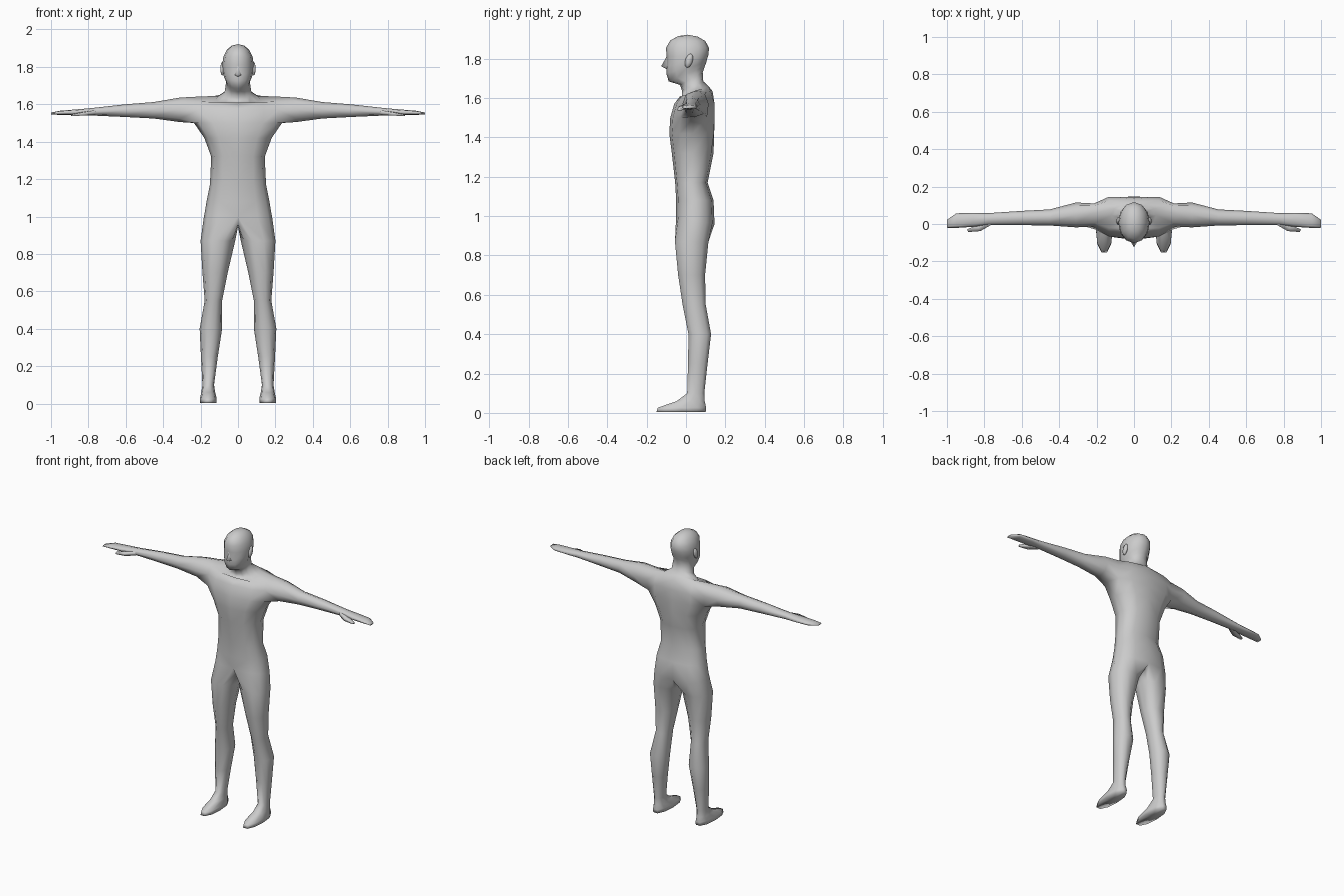
import bpy, bmesh
from math import sin, cos, radians
from mathutils import Vector

if "Cube" in bpy.data.objects:
    bpy.data.objects.remove(bpy.data.objects["Cube"])

skin = bpy.data.materials.new("plain_grey")
skin.diffuse_color = (0.6, 0.6, 0.6, 1)
skin.use_nodes = True
skin.node_tree.nodes["Principled BSDF"].inputs["Base Color"].default_value = skin.diffuse_color


def sp(v, p):
    # signed power, squares off an ellipse when p < 1
    return (abs(v) ** p) * (1 if v >= 0 else -1)


def bridge(bm, a, b, closed):
    n = len(a)
    for i in range(n if closed else n - 1):
        j = (i + 1) % n
        bm.faces.new((a[i], a[j], b[j], b[i]))


def fan(bm, ring, tip, closed):
    t = bm.verts.new(tip)
    n = len(ring)
    for i in range(n if closed else n - 1):
        bm.faces.new((ring[i], ring[(i + 1) % n], t))


def finish(bm, name, mirror=True):
    bmesh.ops.recalc_face_normals(bm, faces=bm.faces)
    for f in bm.faces:
        f.smooth = True
    me = bpy.data.meshes.new(name)
    bm.to_mesh(me)
    bm.free()
    me.materials.append(skin)
    ob = bpy.data.objects.new(name, me)
    bpy.context.collection.objects.link(ob)
    if mirror:
        m = ob.modifiers.new("mirror", 'MIRROR')
        m.use_clip = True
        m.merge_threshold = 0.002
    return ob


bm = bmesh.new()

# torso, neck and head: half rings (z front, z back, half width, y front, y back)
trunk = [
    (1.00, 0.96, .185, -.050, .145), (1.08, 1.08, .168, -.050, .140),
    (1.17, 1.17, .150, -.055, .110), (1.32, 1.32, .143, -.072, .140),
    (1.42, 1.42, .180, -.085, .155), (1.50, 1.50, .235, -.080, .158),
    (1.57, 1.57, .240, -.060, .157), (1.61, 1.635, .235, -.030, .135),
    (1.60, 1.66, .120, -.022, .115), (1.635, 1.685, .073, -.020, .088),
    (1.667, 1.73, .066, -.030, .085), (1.685, 1.76, .064, -.088, .095),
    (1.725, 1.78, .077, -.100, .103), (1.76, 1.80, .082, -.100, .108),
    (1.81, 1.82, .084, -.098, .114), (1.855, 1.855, .078, -.102, .117),
    (1.893, 1.89, .060, -.080, .098), (1.915, 1.912, .034, -.040, .060)]
rings = []
for k, (zf, zb, hw, yf, yb) in enumerate(trunk):
    p = 0.82 if k < 8 else 0.95
    ring = []
    for i in range(7):
        a = radians(30 * i)
        c = sp(cos(a), p)
        x = 0 if i in (0, 6) else hw * sp(sin(a), p)
        ring.append(bm.verts.new((x, (yf + yb) / 2 - c * (yb - yf) / 2,
                                  (zf + zb) / 2 + c * (zf - zb) / 2)))
    rings.append(ring)
rings[7][3].co.z = 1.64
for r in rings[4:7]:
    r[6].co.y -= .012          # spine groove
for k in range(len(rings) - 1):
    for i in range(6):
        if k in (5, 6) and i in (2, 3):
            continue           # arm opening
        a, b = rings[k], rings[k + 1]
        bm.faces.new((a[i], a[i + 1], b[i + 1], b[i]))
fan(bm, rings[-1], (0, .01, 1.922), False)

# leg: full rings (z, x inner, x outer, y front, y back), welded to the hip
legs = [
    (.87, .015, .200, -.060, .118), (.70, .055, .190, -.043, .100),
    (.55, .085, .178, -.020, .103), (.40, .085, .205, .010, .130),
    (.25, .108, .198, .008, .112), (.10, .128, .190, .004, .095),
    (.06, .122, .196, -.050, .098), (.027, .114, .204, -.148, .108),
    (.004, .114, .204, -.157, .106)]
crotch = [bm.verts.new((0, y, z)) for y, z in ((.10, .945), (.05, .945), (0, .96))]
prev = rings[0] + crotch
for z, xi, xo, yf, yb in legs:
    ring = []
    for i in range(10):
        a = radians(36 * i - 18)
        ring.append(bm.verts.new(((xi + xo) / 2 + sp(sin(a), .9) * (xo - xi) / 2,
                                  (yf + yb) / 2 - sp(cos(a), .9) * (yb - yf) / 2, z)))
    bridge(bm, prev, ring, True)
    prev = ring
fan(bm, prev, (.158, 0, .006), True)

# arm and hand: full rings (x, y front, y back, z low, z high)
arms = [
    (.31, -.018, .115, 1.505, 1.636), (.45, -.008, .078, 1.524, 1.612),
    (.60, -.006, .070, 1.532, 1.600), (.78, -.005, .058, 1.540, 1.580),
    (.86, -.015, .060, 1.541, 1.573), (.95, -.021, .057, 1.543, 1.566),
    (1.0, -.020, .022, 1.546, 1.556)]
r5, r6, r7 = rings[5:8]
prev = [r5[2], r5[3], r5[4], r6[4], r7[4], r7[3], r7[2], r6[2]]
for x, yf, yb, zl, zh in arms:
    ring = []
    for i in range(8):
        a = radians(225 + 45 * i)
        ring.append(bm.verts.new((x, (yf + yb) / 2 + sp(cos(a), .9) * (yb - yf) / 2,
                                  (zl + zh) / 2 + sp(sin(a), .9) * (zh - zl) / 2)))
    bridge(bm, prev, ring, True)
    prev = ring
bm.faces.new(prev)
bmesh.ops.delete(bm, geom=[v for v in bm.verts if not v.link_faces], context='VERTS')
finish(bm, "body")

# thumb: tapering four-sided finger
bm = bmesh.new()
prev = None
for x, y, z, w, h in ((.77, .012, 1.557, .016, .012), (.83, -.022, 1.549, .016, .009),
                      (.89, -.036, 1.541, .007, .004)):
    ring = [bm.verts.new((x + s * w * .5, y + s * w, z + t * h))
            for s, t in ((-1, -1), (1, -1), (1, 1), (-1, 1))]
    if prev:
        bridge(bm, prev, ring, True)
    prev = ring
bm.faces.new(prev)
finish(bm, "thumb")

# ear: flattened low-poly lump
bm = bmesh.new()
bmesh.ops.create_uvsphere(bm, u_segments=8, v_segments=5, radius=1)
for v in bm.verts:
    v.co = Vector((.083 + v.co.x * .012, .015 + v.co.y * .02 + v.co.z * .008,
                   1.79 + v.co.z * .036))
finish(bm, "ear")

# nose: wedge with the tip low
bm = bmesh.new()
top = bm.verts.new((0, -.099, 1.81))
tip = bm.verts.new((0, -.126, 1.762))
base = bm.verts.new((0, -.095, 1.745))
side = [bm.verts.new((s * .018, -.092, 1.755)) for s in (-1, 1)]
for s in side:
    bm.faces.new((top, tip, s))
    bm.faces.new((tip, base, s))
finish(bm, "nose", False)
